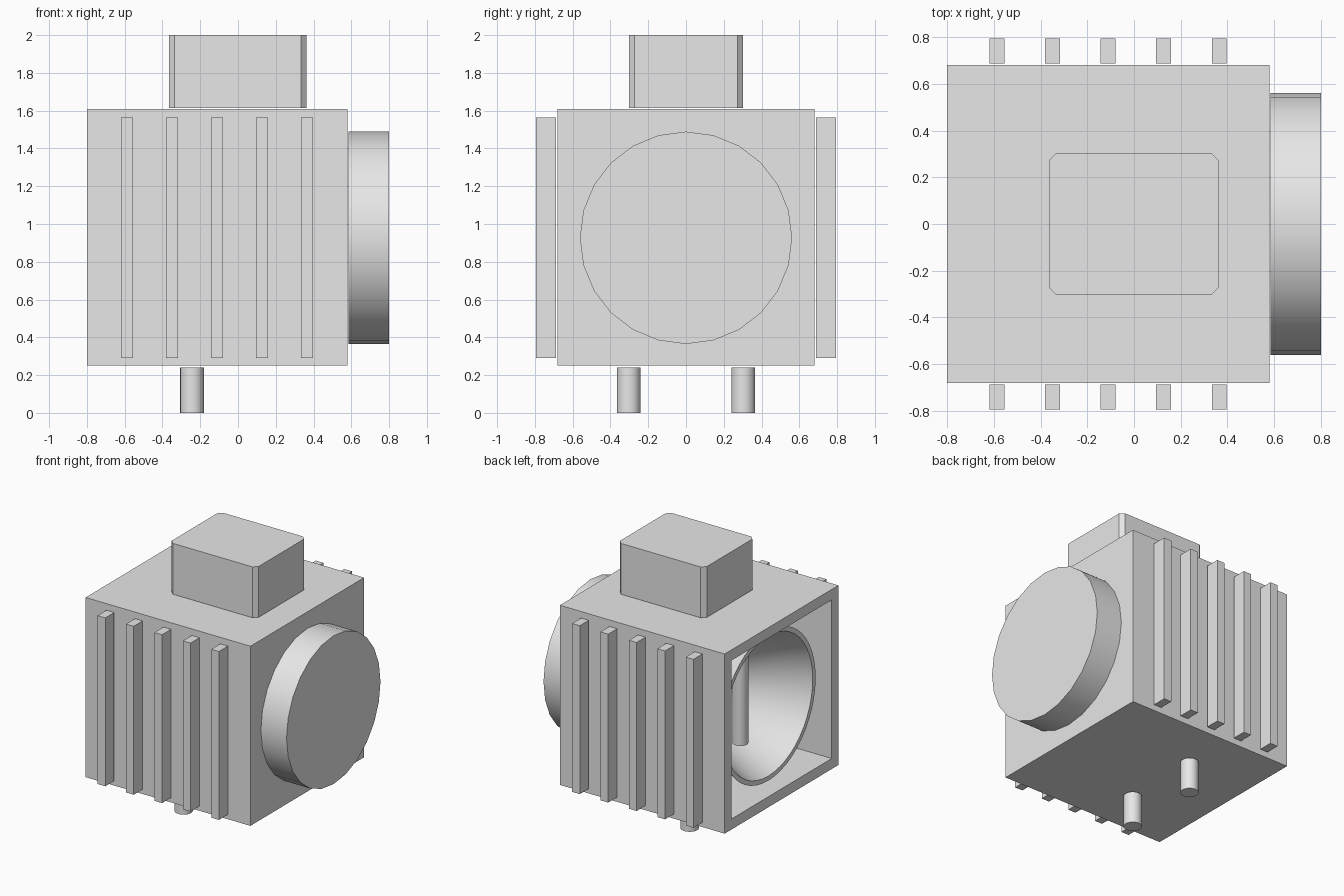
import bpy, bmesh, math
from mathutils import Matrix, Vector

if "Cube" in bpy.data.objects:
    bpy.data.objects.remove(bpy.data.objects["Cube"], do_unlink=True)

grey = bpy.data.materials.new("light grey")
grey.use_nodes = True
grey.diffuse_color = (0.8, 0.8, 0.8, 1)
grey.node_tree.nodes["Principled BSDF"].inputs["Base Color"].default_value = (0.8, 0.8, 0.8, 1)


def finish(name, bm, smooth=False):
    bmesh.ops.recalc_face_normals(bm, faces=bm.faces)
    mesh = bpy.data.meshes.new(name)
    bm.to_mesh(mesh)
    bm.free()
    mesh.materials.append(grey)
    obj = bpy.data.objects.new(name, mesh)
    bpy.context.collection.objects.link(obj)
    if smooth:
        bpy.ops.object.select_all(action='DESELECT')
        obj.select_set(True)
        bpy.context.view_layer.objects.active = obj
        bpy.ops.object.shade_smooth_by_angle(angle=math.radians(35))
    return obj


def box(name, low, high, chamfer=0):
    low, high = Vector(low), Vector(high)
    bm = bmesh.new()
    bmesh.ops.create_cube(bm, size=1)
    bmesh.ops.scale(bm, vec=high - low, verts=bm.verts)
    bmesh.ops.translate(bm, vec=(low + high) / 2, verts=bm.verts)
    if chamfer:
        upright = [e for e in bm.edges
                   if abs(e.verts[0].co.z - e.verts[1].co.z) > 0.1]
        bmesh.ops.bevel(bm, geom=upright, offset=chamfer, segments=1, affect='EDGES')
    return finish(name, bm)


def cylinder(name, centre, radius, length, axis='Z', sides=24):
    bm = bmesh.new()
    bmesh.ops.create_cone(bm, cap_ends=True, segments=sides,
                          radius1=radius, radius2=radius, depth=length)
    if axis == 'X':
        bmesh.ops.rotate(bm, matrix=Matrix.Rotation(math.pi / 2, 3, 'Y'), verts=bm.verts)
    bmesh.ops.translate(bm, vec=centre, verts=bm.verts)
    return finish(name, bm, smooth=True)


# Housing: five panels, open on the -x end
X0, X1, Y, Z0, Z1, T = -0.8, 0.58, 0.68, 0.25, 1.61, 0.08
MID = (Z0 + Z1) / 2 - 0.003
box("housing_top", (X0, -Y, Z1 - T), (X1, Y, Z1))
box("housing_bottom", (X0, -Y, Z0), (X1, Y, Z0 + T))
box("housing_front", (X0, -Y, Z0 + T), (X1, -Y + T, Z1 - T))
box("housing_back", (X0, Y - T, Z0 + T), (X1, Y, Z1 - T))
box("housing_end", (X1 - T, -Y + T, Z0 + T), (X1, Y - T, Z1 - T))

# Cooling fins on the front and back walls
for i in range(5):
    x = -0.587 + i * 0.238
    for side, name in ((-1, "front"), (1, "back")):
        ys = sorted((side * 0.688, side * 0.795))
        box(f"{name}_fin_{i + 1}", (x - 0.032, ys[0], 0.29), (x + 0.032, ys[1], 1.565))

# Control box on top, round cap on the end
box("control_box", (-0.365, -0.302, 1.615), (0.363, 0.302, 2.0), chamfer=0.03)
cylinder("end_cap", (0.6925, 0, MID), 0.562, 0.215, axis='X')

# Mounting pins underneath
for side, name in ((-1, "front"), (1, "back")):
    cylinder(f"{name}_pin", (-0.243, side * 0.303, 0.12), 0.063, 0.24)

# Bowl reflector with a flat rim, revolved about the x axis
RIM_X, STEPS = -0.69, 14


def bowl(radius, depth):
    fractions = [k / STEPS for k in range(STEPS + 1)]
    return [Vector((RIM_X + depth * (1 - f * f), 0, MID + radius * f)) for f in fractions]


bm = bmesh.new()
profile = bowl(0.53, 0.62) + bowl(0.565, 0.66)[::-1]
verts = [bm.verts.new(p) for p in profile]
edges = [bm.edges.new(pair) for pair in zip(verts, verts[1:])]
bmesh.ops.spin(bm, geom=verts + edges, cent=(0, 0, MID), axis=(1, 0, 0),
               angle=math.tau, steps=48, use_merge=False)
bmesh.ops.remove_doubles(bm, verts=bm.verts, dist=0.0005)
finish("reflector", bm, smooth=True)

# Upright lamp tube inside the reflector
cylinder("lamp_tube", (-0.455, 0, MID), 0.055, 0.68)
